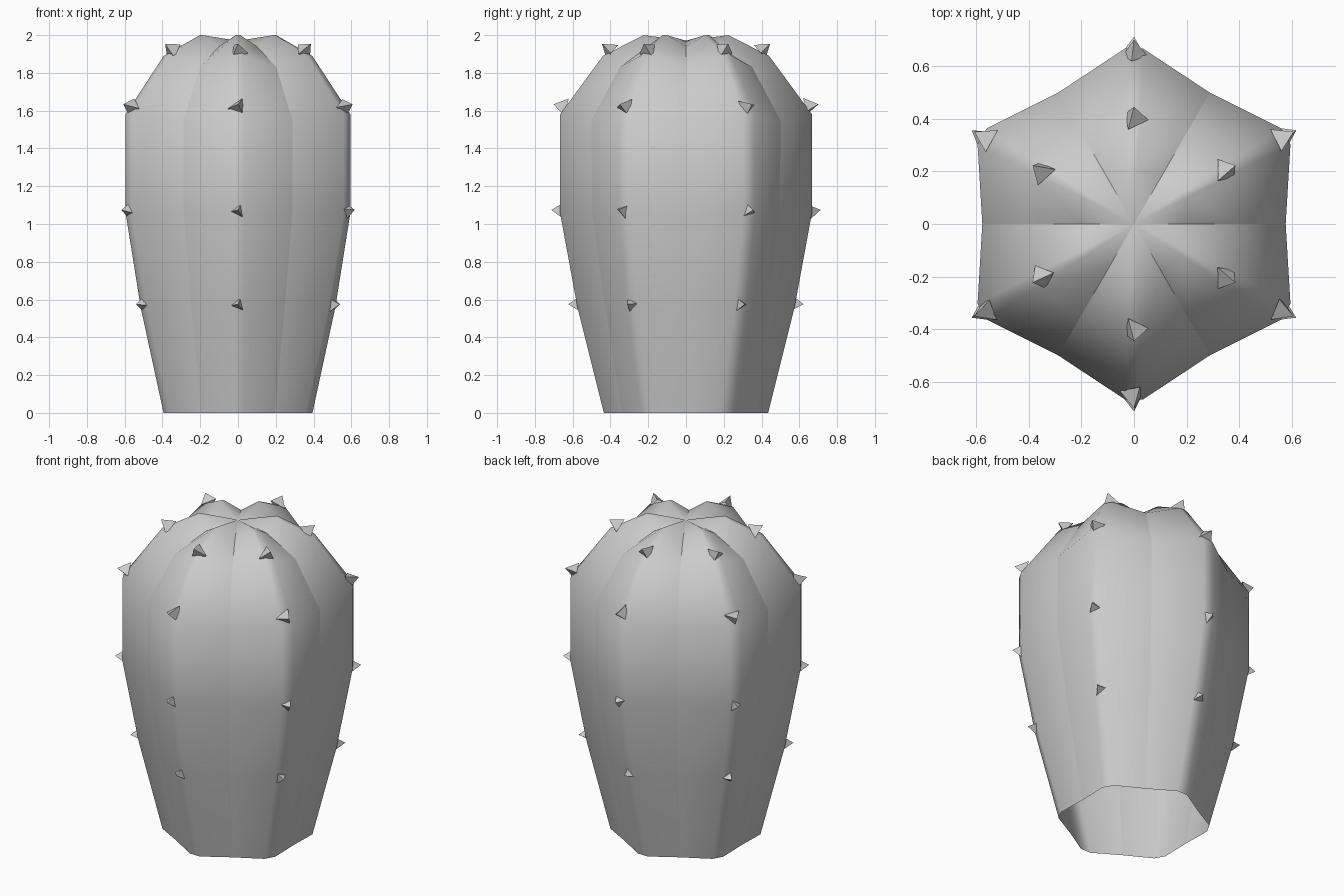
import bpy, bmesh, math, random
from mathutils import Vector, Matrix

if "Cube" in bpy.data.objects:
    bpy.data.objects.remove(bpy.data.objects["Cube"])

random.seed(4)
RIBS = 6
# per ring: ridge radius, ridge height, ridge half width, valley radius, valley height
rings = [
    (0.435, 0.00, 0.035, 0.39, 0.00),
    (0.575, 0.56, 0.035, 0.495, 0.56),
    (0.667, 1.06, 0.035, 0.575, 1.06),
    (0.667, 1.58, 0.035, 0.577, 1.55),
    (0.440, 1.89, 0.025, 0.405, 1.83),
    (0.225, 2.00, 0.012, 0.20, 1.94),
]


def make_object(name, bm):
    mesh = bpy.data.meshes.new(name)
    bm.to_mesh(mesh)
    bm.free()
    obj = bpy.data.objects.new(name, mesh)
    bpy.context.collection.objects.link(obj)
    return obj


# Ribbed body, open underneath: each rib has a narrow flat crest and a valley
bm = bmesh.new()
loops = []
for rr, rz, w, vr, vz in rings:
    loop = []
    for k in range(RIBS):
        a = math.radians(30 + 60 * k)
        out = Vector((math.cos(a), math.sin(a), 0))
        side = Vector((-math.sin(a), math.cos(a), 0))
        b = a + math.radians(30)
        loop.append(bm.verts.new(out * rr - side * w + Vector((0, 0, rz))))
        loop.append(bm.verts.new(out * rr + side * w + Vector((0, 0, rz))))
        loop.append(bm.verts.new((vr * math.cos(b), vr * math.sin(b), vz)))
    loops.append(loop)
n = RIBS * 3
for lo, hi in zip(loops, loops[1:]):
    for i in range(n):
        j = (i + 1) % n
        bm.faces.new((lo[i], lo[j], hi[j], hi[i]))
centre = bm.verts.new((0, 0, 1.97))
for i in range(n):
    bm.faces.new((loops[-1][i], loops[-1][(i + 1) % n], centre))
for f in bm.faces:
    f.smooth = True
# Crisp creases along the valleys
chain = loops + [[centre] * n]
for lo, hi in zip(chain, chain[1:]):
    for i in range(2, n, 3):
        e = bm.edges.get((lo[i], hi[i]))
        if e:
            e.smooth = False
make_object("cactus_body", bm)

# Three-sided thorns along every crest: radius, height, upward tilt
bm = bmesh.new()
for k in range(RIBS):
    a = math.radians(30 + 60 * k)
    for r, z, tilt in [(0.57, 0.575, 0), (0.66, 1.07, 5), (0.65, 1.62, 15), (0.405, 1.92, 40)]:
        t = math.radians(tilt)
        d = Vector((math.cos(a) * math.cos(t), math.sin(a) * math.cos(t), math.sin(t)))
        m = (Matrix.Translation((r * math.cos(a), r * math.sin(a), z))
             @ d.to_track_quat('Z', 'Y').to_matrix().to_4x4()
             @ Matrix.Rotation(random.uniform(0, 2.1), 4, 'Z')
             @ Matrix.Translation((0, 0, 0.018)))
        bmesh.ops.create_cone(bm, cap_ends=False, segments=3, radius1=0.055,
                              radius2=0.0, depth=0.07, matrix=m)
bmesh.ops.remove_doubles(bm, verts=bm.verts, dist=0.0005)
make_object("thorns", bm)
